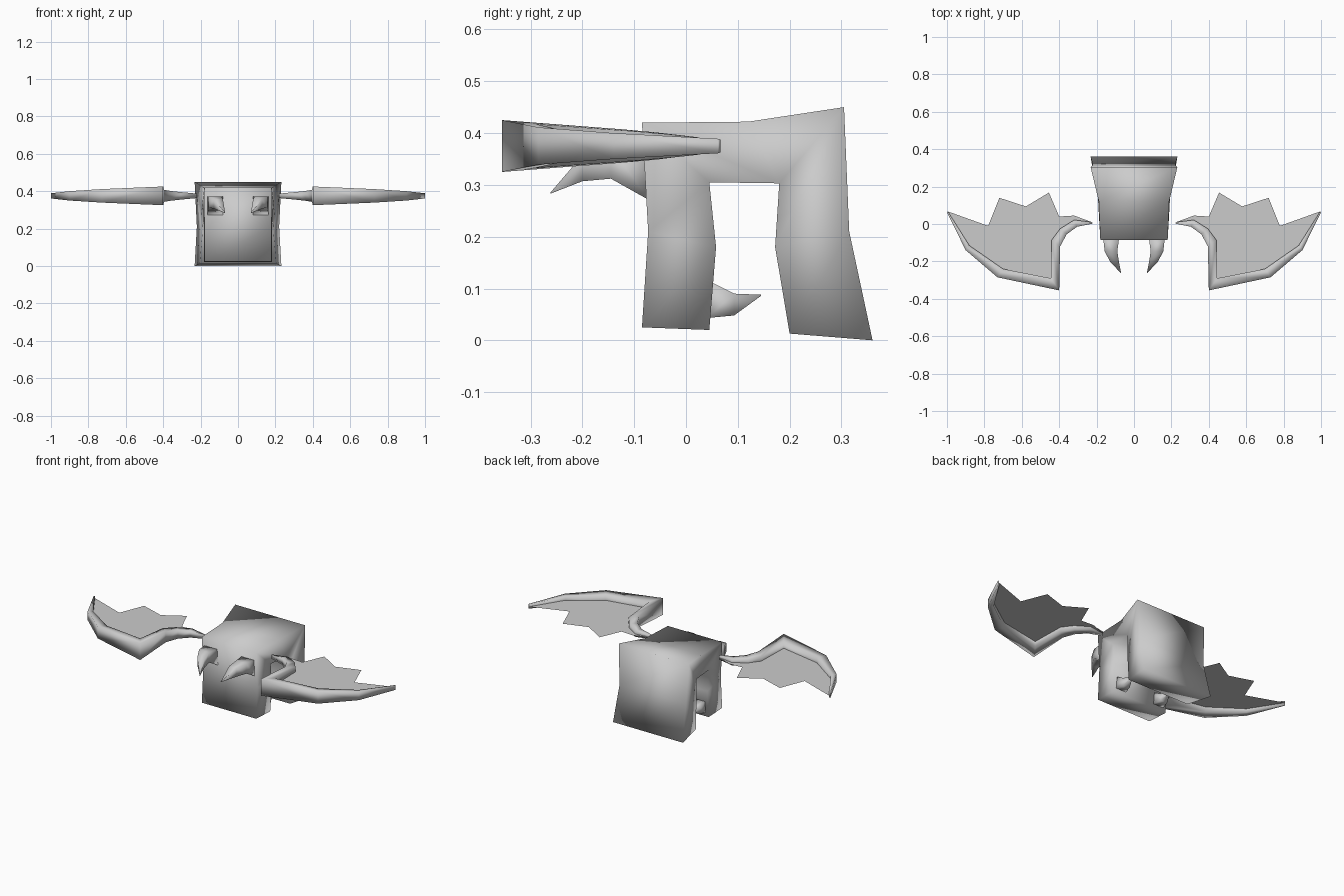
import bpy, bmesh
from mathutils import Vector

if "Cube" in bpy.data.objects:
    bpy.data.objects.remove(bpy.data.objects["Cube"])


def make(name, verts, faces):
    """Create a smooth shaded mesh object with consistent normals."""
    me = bpy.data.meshes.new(name)
    me.from_pydata([tuple(v) for v in verts], [], faces)
    bm = bmesh.new()
    bm.from_mesh(me)
    bmesh.ops.recalc_face_normals(bm, faces=bm.faces)
    for f in bm.faces:
        f.smooth = True
    bm.to_mesh(me)
    bm.free()
    ob = bpy.data.objects.new(name, me)
    bpy.context.collection.objects.link(ob)
    return ob


def loft(name, rings):
    """Skin a list of four-point rings, closing both ends."""
    verts = [v for r in rings for v in r]
    faces = [(0, 1, 2, 3)]
    for i in range(len(rings) - 1):
        a, b = i * 4, i * 4 + 4
        faces += [(a + k, a + (k + 1) % 4, b + (k + 1) % 4, b + k) for k in range(4)]
    e = len(verts) - 4
    faces.append((e, e + 1, e + 2, e + 3))
    return make(name, verts, faces)


def spike(name, side, sections):
    """Curved square spike; each section is (x, y, z, half width, half height)."""
    rings = [[(side * (x + sx * w), y, z + sz * h)
              for sx, sz in ((-1, -1), (1, -1), (1, 1), (-1, 1))]
             for x, y, z, w, h in sections]
    return loft(name, rings)


# Body: arch profile (y, z, half width), front slab, roof and flared back slab
profile = [(-.085, .025, .18), (-.073, .21, .18), (-.085, .42, .18),
           (.12, .422, .188), (.305, .45, .232), (.315, .21, .22),
           (.36, 0, .232), (.2, .013, .205), (.172, .18, .19),
           (.18, .303, .195), (.045, .305, .185), (.058, .18, .182),
           (.045, .02, .182)]
n = len(profile)
verts = [(s * w, y, z) for s in (-1, 1) for y, z, w in profile]
sides = [(0, 1, 11, 12), (1, 2, 10, 11), (2, 3, 9, 10), (3, 4, 9),
         (4, 5, 8, 9), (5, 6, 7, 8)]
faces = [(i, (i + 1) % n, (i + 1) % n + n, i + n) for i in range(n)]
faces += sides + [tuple(i + n for i in f) for f in sides]
make("body", verts, faces)

# Wing bone stations: outer edge xy, inner edge xy, half height
bone = [((.22, .002), (.225, .01), .012), ((.305, -.015), (.32, .022), .02),
        ((.36, -.055), (.395, -.025), .026), ((.395, -.12), (.44, -.085), .032),
        ((.40, -.355), (.445, -.29), .05), ((.73, -.285), (.70, -.24), .036),
        ((.90, -.14), (.88, -.115), .025), ((1, .062), (.995, .067), .014)]
# Jagged trailing edge of the wing membrane
trailing = [(.78, -.01), (.72, .14), (.578, .094), (.455, .168),
            (.40, .04), (.32, .045)]
Z = .375

horn = [(.122, -.07, .32, .043, .05), (.123, -.145, .342, .034, .03),
        (.105, -.2, .332, .024, .025), (.07, -.262, .284, .001, .001)]
fang = [(.13, .04, .08, .035, .037), (.13, .093, .069, .022, .021),
        (.13, .145, .087, .001, .001)]

for label, s in (("left", -1), ("right", 1)):
    rings = [[(s * o[0], o[1], Z - h), (s * i[0], i[1], Z - h * .85),
              (s * i[0], i[1], Z + h * .85), (s * o[0], o[1], Z + h)]
             for o, i, h in bone]
    loft(label + "_wing_bone", rings)
    # Thin flat membrane between bone and trailing edge
    outline = [i for o, i, h in bone] + trailing
    pts = [(s * x, y, Z) for x, y in outline]
    order = tuple(range(len(pts)))
    membrane = make(label + "_wing_membrane", pts, [order])
    if membrane.data.polygons[0].normal.z < 0:
        membrane.data.flip_normals()
    # Front horns and inner fangs
    spike(label + "_horn", s, horn)
    spike(label + "_fang", s, fang)
